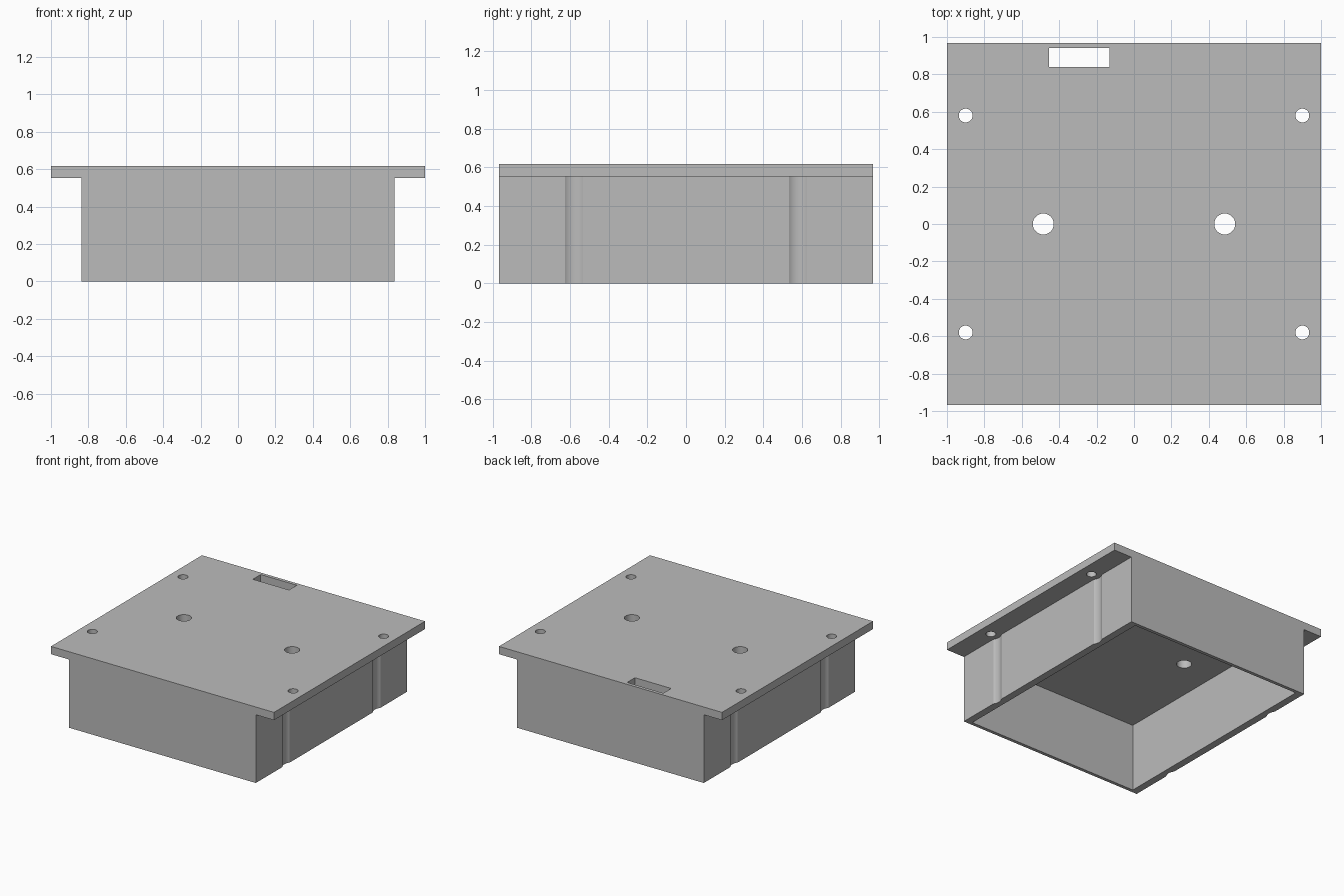
import bpy
import math

cube = bpy.data.objects.get("Cube")
if cube:
    bpy.data.objects.remove(cube, do_unlink=True)

# Overall dimensions
LID_X, BODY_X, DEPTH_Y = 1.0, 0.837, 0.967
TOP, LID_BOTTOM = 0.616, 0.553
WALL_X, WALL_Y = 0.06, 0.027
SCREW_X, SCREW_Y = 0.9, 0.58

grey = bpy.data.materials.new("plain_grey")
grey.use_nodes = True
grey.diffuse_color = (0.5, 0.5, 0.5, 1)
grey.node_tree.nodes["Principled BSDF"].inputs["Base Color"].default_value = (0.5, 0.5, 0.5, 1)


def box(name, x0, x1, y0, y1, z0, z1):
    bpy.ops.mesh.primitive_cube_add(
        size=1, location=((x0 + x1) / 2, (y0 + y1) / 2, (z0 + z1) / 2))
    obj = bpy.context.object
    obj.name = name
    obj.scale = (x1 - x0, y1 - y0, z1 - z0)
    bpy.ops.object.transform_apply(location=True, rotation=False, scale=True)
    obj.data.materials.append(grey)
    return obj


def cylinder(name, x, y, radius, z0, z1):
    bpy.ops.mesh.primitive_cylinder_add(
        vertices=48, radius=radius, depth=z1 - z0, location=(x, y, (z0 + z1) / 2))
    obj = bpy.context.object
    obj.name = name
    obj.data.materials.append(grey)
    return obj


def cut(target, cutters):
    bpy.context.view_layer.objects.active = target
    for cutter in cutters:
        mod = target.modifiers.new("cut", 'BOOLEAN')
        mod.operation = 'DIFFERENCE'
        mod.solver = 'EXACT'
        mod.object = cutter
        bpy.ops.object.modifier_apply(modifier=mod.name)
        bpy.data.objects.remove(cutter, do_unlink=True)
    bpy.ops.object.select_all(action='DESELECT')
    target.select_set(True)
    bpy.ops.object.shade_smooth_by_angle(angle=math.radians(30))


corners = [(sx * SCREW_X, sy * SCREW_Y) for sx in (-1, 1) for sy in (-1, 1)]

# Lid plate: corner screw holes, two larger holes and a cable slot
lid = box("lid_plate", -LID_X, LID_X, -DEPTH_Y, DEPTH_Y, LID_BOTTOM, TOP)
holes = [cylinder("screw_hole", x, y, 0.037, 0.4, 0.8) for x, y in corners]
holes += [cylinder("large_hole", s * 0.485, 0, 0.056, 0.4, 0.8) for s in (-1, 1)]
holes.append(box("cable_slot", -0.455, -0.13, 0.84, DEPTH_Y - WALL_Y, 0.4, 0.8))
cut(lid, holes)

# Open-bottomed housing walls with screw clearance grooves in the sides
housing = box("housing_walls", -BODY_X, BODY_X, -DEPTH_Y, DEPTH_Y, 0, LID_BOTTOM)
ix, iy = BODY_X - WALL_X, DEPTH_Y - WALL_Y
hollow = box("hollow", -ix, ix, -iy, iy, -0.2, 0.8)
grooves = [cylinder("groove", x, y, 0.0785, -0.2, 0.8) for x, y in corners]
cut(housing, [hollow] + grooves)
